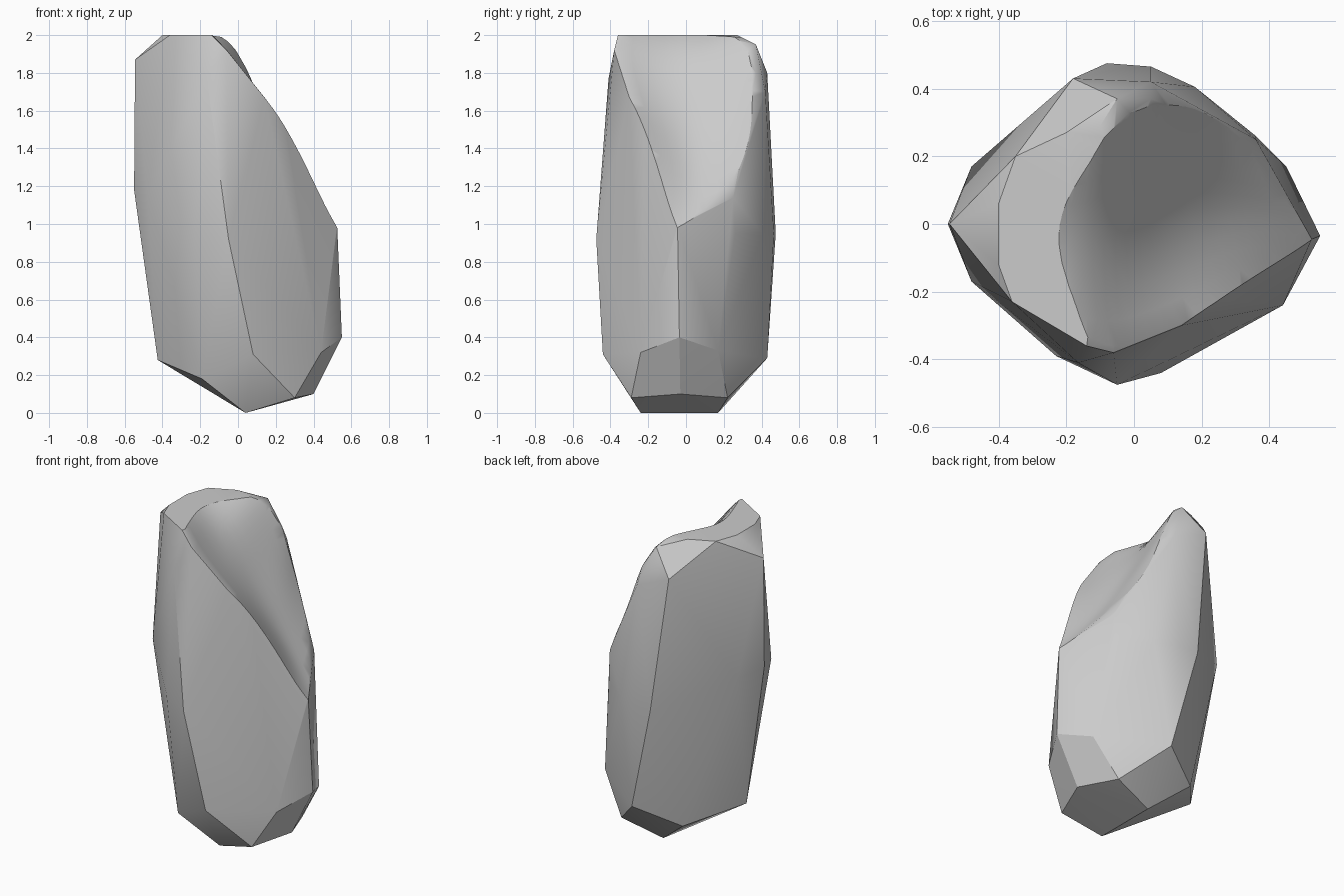
import bpy, bmesh
from mathutils import Vector

if "Cube" in bpy.data.objects:
    bpy.data.objects.remove(bpy.data.objects["Cube"])

def make_object(name, bm):
    bmesh.ops.recalc_face_normals(bm, faces=bm.faces[:])
    mesh = bpy.data.meshes.new(name)
    bm.to_mesh(mesh)
    bm.free()
    obj = bpy.data.objects.new(name, mesh)
    bpy.context.collection.objects.link(obj)
    return obj

def apply_modifier(obj, mod):
    bpy.ops.object.select_all(action='DESELECT')
    bpy.context.view_layer.objects.active = obj
    obj.select_set(True)
    bpy.ops.object.modifier_apply(modifier=mod.name)

# Faceted boulder: convex hull of corner points, grouped by height
corners = [
    # keel and undercut
    (.04, -.24, 0), (.04, .17, 0), (.30, -.29, .08), (.40, -.03, .10), (.30, .22, .08),
    # lower belt
    (-.425, 0, .28), (-.19, -.33, .18), (-.18, .29, .18), (.08, -.44, .31), (.44, -.24, .32),
    (.55, -.035, .40), (.45, .17, .33), (.08, .43, .29),
    # waist
    (-.55, 0, 1.18), (-.48, -.17, 1.15), (-.23, -.39, .95), (-.05, -.475, .92), (.525, -.045, .99),
    (.36, .26, .95), (.18, .405, .95), (.05, .465, .95), (-.08, .475, .95), (-.48, .17, 1.15),
    # shoulders
    (-.545, 0, 1.87), (-.165, -.41, 1.77), (-.06, -.38, 1.92), (-.18, .43, 1.80), (.05, .42, 1.70),
    (.05, .37, 1.80), (-.05, .37, 1.95), (.14, -.30, 1.67), (.24, -.23, 1.54),
    (.03, .28, 1.89), (.23, .28, 1.37), (.36, .25, 1.14),
    # top plateau
    (-.40, -.12, 2), (-.36, -.23, 2), (-.14, -.36, 2), (-.40, .06, 2), (-.35, .20, 2), (-.20, .27, 2),
    (-.10, .29, 1.99), (-.06, .18, 1.99),
]
bm = bmesh.new()
for c in corners:
    bm.verts.new(c)
hull = bmesh.ops.convex_hull(bm, input=bm.verts[:])
loose = {v for v in hull["geom_interior"] + hull["geom_unused"] if isinstance(v, bmesh.types.BMVert)}
bmesh.ops.delete(bm, geom=list(loose), context='VERTS')
rock = make_object("rock", bm)

# Scoop sheet: rows run from the plateau down to the right tip, front to back
rows = [
    [(-.36, -.23, 2.12), (-.36, -.12, 2.08), (-.36, .06, 2.08), (-.35, .20, 2.12)],
    [(-.14, -.36, 2.03), (-.20, -.07, 1.98), (-.17, .08, 1.98), (-.12, .29, 2.05)],
    [(-.06, -.38, 1.92), (-.06, -.10, 1.79), (-.05, .16, 1.93), (-.03, .37, 1.98)],
    [(.14, -.30, 1.67), (.07, -.06, 1.60), (.07, .15, 1.64), (.06, .35, 1.80)],
    [(.24, -.23, 1.54), (.20, -.03, 1.41), (.20, .12, 1.41), (.15, .31, 1.54)],
    [(.40, -.13, 1.24), (.37, .01, 1.17), (.34, .10, 1.20), (.26, .27, 1.32)],
    [(.58, -.16, .93), (.58, -.06, .90), (.56, .06, .93), (.50, .24, .98)],
]
bm = bmesh.new()
grid = []
for row in rows:
    p = [Vector(c) for c in row]
    p[0] += (p[0] - p[1]) * .4
    p[3] += (p[3] - p[2]) * .4
    grid.append([bm.verts.new(c) for c in p])
for a, b in zip(grid, grid[1:]):
    for i in range(3):
        bm.faces.new((a[i], a[i + 1], b[i + 1], b[i]))
cutter = make_object("scoop_cutter", bm)
cutter.hide_render = True
smooth = cutter.modifiers.new("smooth", 'SUBSURF')
smooth.levels = 2
apply_modifier(cutter, smooth)

# Close the sheet into a solid with a flat lid
bm = bmesh.new()
bm.from_mesh(cutter.data)
lid = bmesh.ops.extrude_face_region(bm, geom=bm.faces[:], use_keep_orig=True)["geom"]
for v in lid:
    if isinstance(v, bmesh.types.BMVert):
        v.co.z = 2.6
bmesh.ops.triangulate(bm, faces=bm.faces[:])
bmesh.ops.recalc_face_normals(bm, faces=bm.faces[:])
bm.to_mesh(cutter.data)
bm.free()

# Carve the hollow into the sloping top
mod = rock.modifiers.new("scoop", 'BOOLEAN')
mod.operation = 'DIFFERENCE'
mod.solver = 'EXACT'
mod.object = cutter
apply_modifier(rock, mod)
bpy.data.objects.remove(cutter)
bpy.ops.object.shade_smooth_by_angle(angle=.5)
